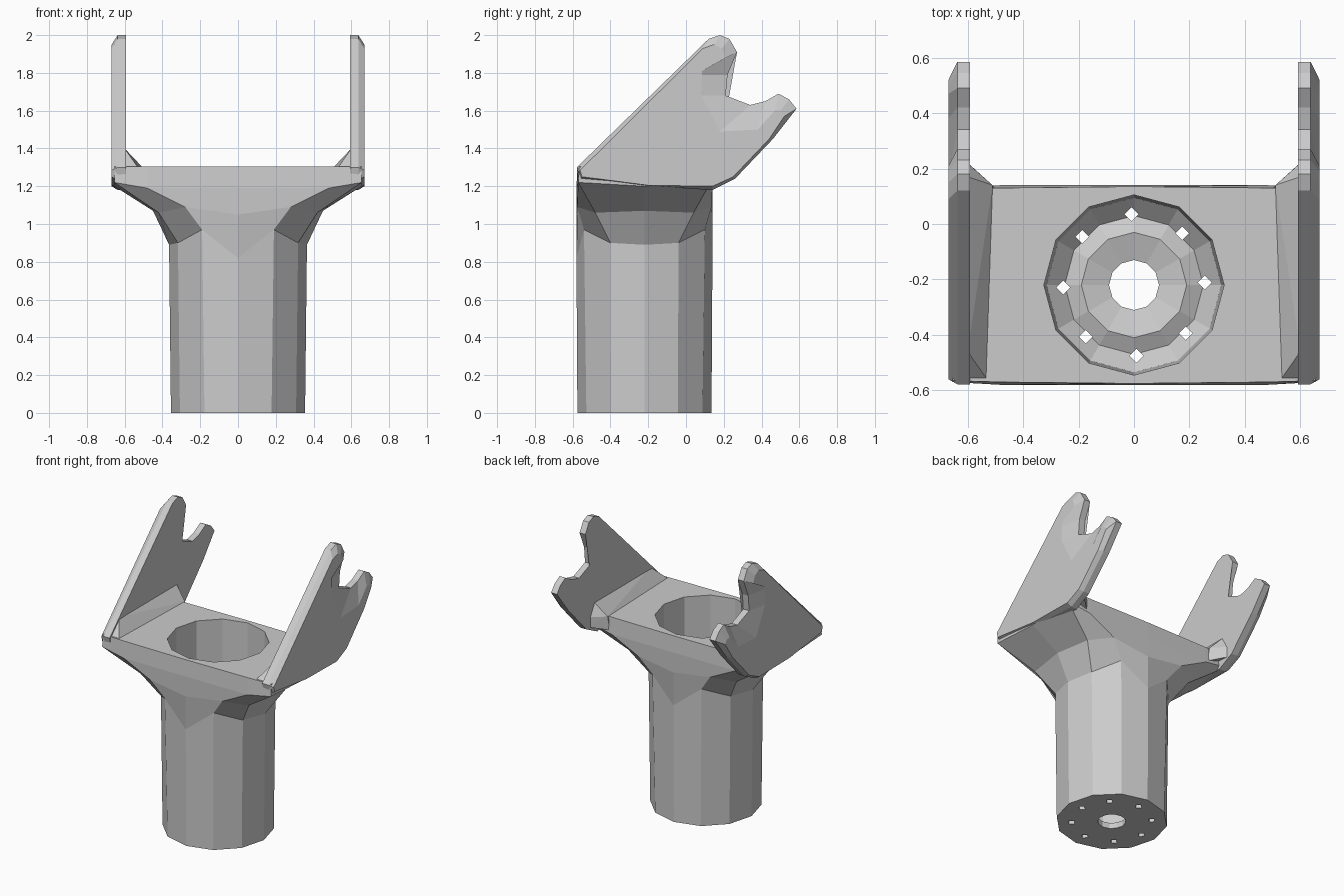
import bpy, bmesh, math
from mathutils import Vector

if "Cube" in bpy.data.objects:
    bpy.data.objects.remove(bpy.data.objects["Cube"])

CY = -0.22  # axis of the socket in y


def make_object(name, bm):
    bmesh.ops.recalc_face_normals(bm, faces=bm.faces[:])
    me = bpy.data.meshes.new(name)
    bm.to_mesh(me)
    bm.free()
    ob = bpy.data.objects.new(name, me)
    bpy.context.collection.objects.link(ob)
    return ob


def bridge(bm, a, b):
    n = len(a)
    for i in range(n):
        j = (i + 1) % n
        bm.faces.new((a[i], a[j], b[j], b[i]))


def circle(r, z):
    return [(r * math.cos(math.radians(30 * k)), CY + r * math.sin(math.radians(30 * k)), z)
            for k in range(12)]


def quadrant(q):
    # four points from the side to the back, mirrored into a ring of twelve
    ring = []
    for k in range(12):
        m = k % 6
        x, y, z = q[m if m <= 3 else 6 - m]
        if 3 < k < 9:
            x = -x
        if k > 6:
            y = -y
        ring.append((x, CY + y, z))
    return ring


# Socket: tube flaring into a rectangular plate, hollow, with a floor
rings = [
    circle(0.355, 0.0),
    quadrant([(0.365, 0, 0.89), (0.318, 0.18, 0.90), (0.19, 0.32, 0.97), (0, 0.36, 0.82)]),
    quadrant([(0.45, 0, 1.07), (0.42, 0.26, 1.06), (0.28, 0.355, 1.09), (0, 0.36, 1.05)]),
    quadrant([(0.655, 0, 1.20), (0.655, 0.35, 1.22), (0.48, 0.36, 1.19), (0, 0.36, 1.19)]),
    quadrant([(0.655, 0, 1.305), (0.655, 0.345, 1.305), (0.48, 0.35, 1.305), (0, 0.355, 1.305)]),
    circle(0.325, 1.305),
    circle(0.315, 0.10),
    circle(0.25, 0.04),
    circle(0.19, 0.07),
    circle(0.09, 0.04),
    circle(0.09, 0.0),
]
bm = bmesh.new()
loops = [[bm.verts.new(p) for p in r] for r in rings]
for i in range(len(loops)):
    bridge(bm, loops[i], loops[(i + 1) % len(loops)])
socket = make_object("socket_body", bm)

# Small drain holes around the floor
bm = bmesh.new()
for i in range(8):
    a = math.radians(45 * i + 2)
    r = bmesh.ops.create_cone(bm, cap_ends=True, segments=4, radius1=0.025,
                              radius2=0.025, depth=0.5)
    bmesh.ops.translate(bm, verts=r["verts"],
                        vec=(0.255 * math.cos(a), CY + 0.255 * math.sin(a), 0))
cutter = make_object("floor_hole_cutter", bm)
cutter.hide_render = True
cutter.hide_viewport = True
mod = socket.modifiers.new("floor_holes", "BOOLEAN")
mod.operation = "DIFFERENCE"
mod.solver = "EXACT"
mod.object = cutter

# Forked arm: silhouette (y, z), then matching outer-face point (y, z)
ARM = [
    (-0.578, 1.30, -0.56, 1.285), (0.12, 1.98, 0.09, 1.93), (0.18, 2.0, 0.15, 1.95),
    (0.23, 1.98, 0.19, 1.93), (0.27, 1.91, 0.21, 1.88), (0.22, 1.79, 0.05, 1.79),
    (0.21, 1.68, 0.08, 1.68), (0.34, 1.63, 0.18, 1.49), (0.42, 1.65, 0.38, 1.50),
    (0.49, 1.69, 0.47, 1.60), (0.545, 1.66, 0.50, 1.60), (0.585, 1.61, 0.52, 1.57),
    (0.46, 1.45, 0.44, 1.45), (0.26, 1.24, 0.25, 1.25), (0.14, 1.18, 0.14, 1.20),
    (-0.20, 1.20, -0.20, 1.205), (-0.56, 1.23, -0.55, 1.25),
]

for side, s in (("left", -1), ("right", 1)):
    bm = bmesh.new()
    inner = [bm.verts.new((s * 0.592, y, z)) for y, z, _, _ in ARM]
    mid = [bm.verts.new((s * 0.637, y, z)) for y, z, _, _ in ARM]
    outer = [bm.verts.new((s * 0.669, y, z)) for _, _, y, z in ARM]
    bridge(bm, inner, mid)
    bridge(bm, mid, outer)
    caps = [bm.faces.new(inner), bm.faces.new(outer)]
    bmesh.ops.triangulate(bm, faces=caps)
    make_object("forked_arm_" + side, bm)

    # Sloped web joining the arm to the plate
    bm = bmesh.new()
    for x, y, z in [(0.53, -0.56, 1.30), (0.60, -0.56, 1.30), (0.60, -0.46, 1.40),
                    (0.51, 0.14, 1.305), (0.60, 0.22, 1.31), (0.60, 0.17, 1.40),
                    (0.50, 0.13, 1.21), (0.61, 0.23, 1.24)]:
        bm.verts.new(Vector((s * x, y, z)))
    bmesh.ops.convex_hull(bm, input=bm.verts[:])
    make_object("arm_web_" + side, bm)
